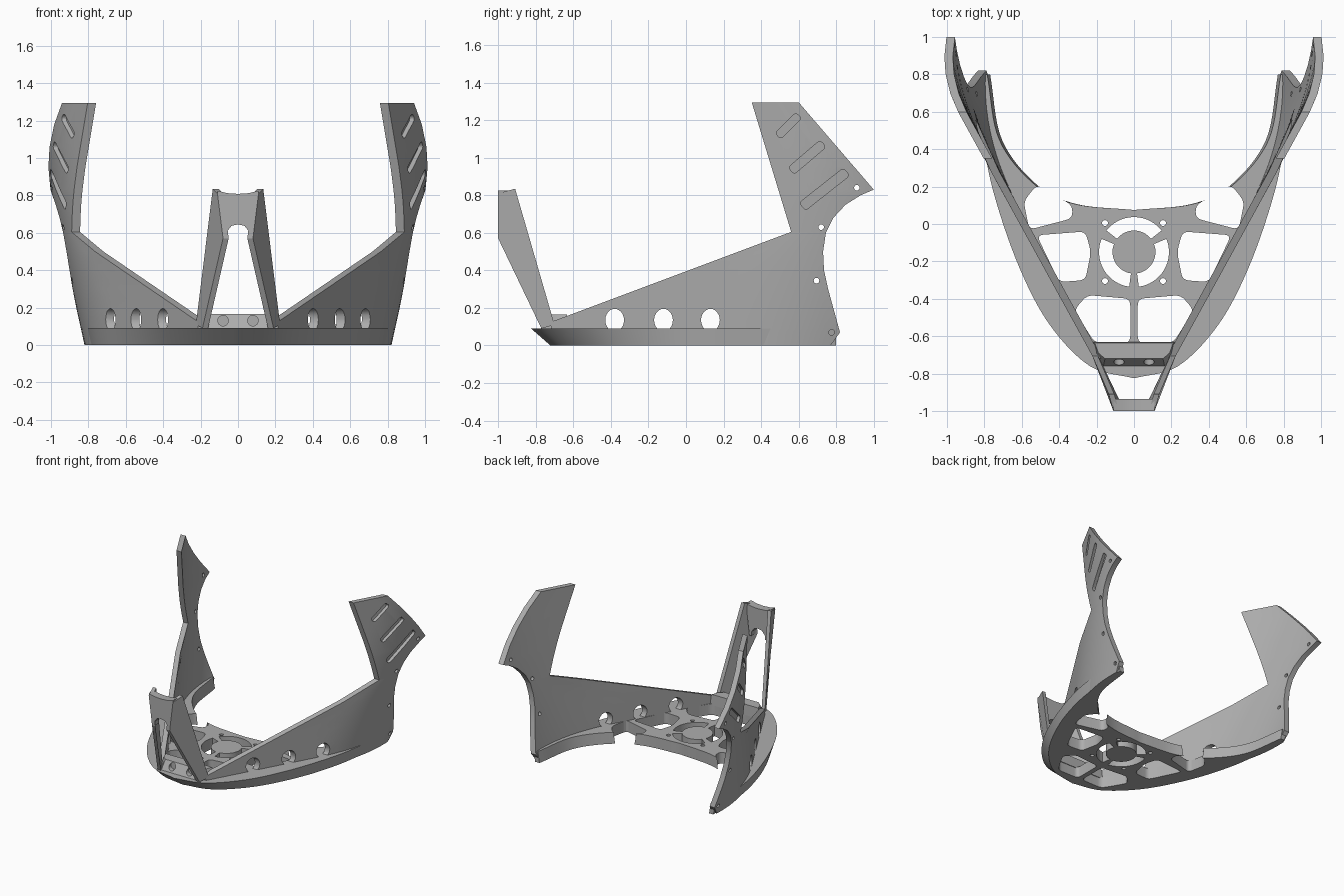
import bpy
import bmesh
from math import sin, cos, radians, tau
from mathutils import Vector

old = bpy.data.objects.get("Cube")
if old:
    bpy.data.objects.remove(old, do_unlink=True)

grey = bpy.data.materials.new("matte_grey")
grey.use_nodes = True
colour = (0.42, 0.42, 0.42, 1)
grey.diffuse_color = colour
grey.node_tree.nodes["Principled BSDF"].inputs["Base Color"].default_value = colour


# ---- helpers ----
def build(name, solids):
    """Each solid is a stack of equal-length rings, bridged and capped."""
    bm = bmesh.new()
    for rings in solids:
        part = [[bm.verts.new(p) for p in ring] for ring in rings]
        n = len(part[0])
        faces = [bm.faces.new(part[0]), bm.faces.new(part[-1])]
        for low, high in zip(part, part[1:]):
            for i in range(n):
                j = (i + 1) % n
                faces.append(bm.faces.new((low[i], low[j], high[j], high[i])))
        bmesh.ops.recalc_face_normals(bm, faces=faces)
    mesh = bpy.data.meshes.new(name)
    bm.to_mesh(mesh)
    bm.free()
    mesh.materials.append(grey)
    ob = bpy.data.objects.new(name, mesh)
    bpy.context.collection.objects.link(ob)
    return ob


def bake(ob):
    deps = bpy.context.evaluated_depsgraph_get()
    mesh = bpy.data.meshes.new_from_object(ob.evaluated_get(deps))
    ob.modifiers.clear()
    ob.data = mesh


def carve(ob, solids):
    cutter = build("cutter", solids)
    cutter.hide_render = True
    mod = ob.modifiers.new("cut", "BOOLEAN")
    mod.operation, mod.solver, mod.object = "DIFFERENCE", "EXACT", cutter
    bake(ob)
    bpy.data.objects.remove(cutter, do_unlink=True)


def finish(ob, mirrored=False):
    if mirrored:
        mod = ob.modifiers.new("mirror", "MIRROR")
        mod.use_mirror_merge = False
        bake(ob)
    bpy.ops.object.select_all(action="DESELECT")
    ob.select_set(True)
    bpy.context.view_layer.objects.active = ob
    bpy.ops.object.shade_smooth_by_angle(angle=radians(25))


def spline(points, steps=8):
    """Smooth curve through all points."""
    p = [Vector(q) for q in points]
    p = [2 * p[0] - p[1]] + p + [2 * p[-1] - p[-2]]
    out = []
    for a, b, c, d in zip(p, p[1:], p[2:], p[3:]):
        for i in range(steps):
            t = i / steps
            out.append(b + (c - a) * t / 2 + (2 * a - 5 * b + 4 * c - d) * t * t / 2
                       + (3 * b - a - 3 * c + d) * t ** 3 / 2)
    return out + [p[-2]]


def rounded(points, r=0.035, steps=5):
    out = []
    for i, q in enumerate(points):
        b = Vector(q)
        a, c = Vector(points[i - 1]) - b, Vector(points[(i + 1) % len(points)]) - b
        s = b + a.normalized() * min(r, a.length * 0.45)
        e = b + c.normalized() * min(r, c.length * 0.45)
        for k in range(steps + 1):
            t = k / steps
            out.append(s * (1 - t) ** 2 + b * 2 * t * (1 - t) + e * t * t)
    return out


def circle(cx, cy, rx, ry, n=24):
    return [(cx + rx * cos(tau * i / n), cy + ry * sin(tau * i / n)) for i in range(n)]


def lerp(table, z):
    for (z0, v0), (z1, v1) in zip(table, table[1:]):
        if z <= z1:
            return v0 + (v1 - v0) * (z - z0) / (z1 - z0)
    return table[-1][1]


def upright(outline, z0=-0.1, z1=0.3):
    return [[(x, y, z) for x, y in outline] for z in (z0, z1)]


# ---- base plate: flared crescent ----
BASE = 0.09
outer = spline([(0, -0.825), (0.235, -0.76), (0.45, -0.54), (0.61, -0.24),
                (0.74, 0.13), (0.80, 0.42), (0.825, 0.8)])
inner = spline([(0.785, 0.8), (0.72, 0.45), (0.53, 0.21), (0.315, 0.107), (0, 0.075)])
half = outer + inner
loop = half + [Vector((-p.x, p.y)) for p in half[-2:0:-1]]
foot = [(p.x * 0.98, p.y + 0.125 * max(0, -p.y)) for p in loop]
base = build("base_plate", [[[(x, y, 0) for x, y in foot], [(p.x, p.y, BASE) for p in loop]]])

cuts = []
windows = [
    [(0.52, 0.21), (0.33, 0.1), (0.33, 0.03), (0.56, -0.03), (0.59, 0.12)],
    [(0.52, -0.06), (0.26, -0.04), (0.23, -0.15), (0.26, -0.3), (0.40, -0.31)],
    [(0.32, -0.46), (0.25, -0.38), (0.02, -0.4), (0.02, -0.635), (0.21, -0.635)],
]
for side in (1, -1):
    for w in windows:
        cuts.append(upright([(side * p.x, p.y) for p in rounded(w)]))
    for y in (0.005, -0.305):
        cuts.append(upright(circle(side * 0.155, y, 0.016, 0.016, 12)))
# ring of three slots around the hub
for start in (30, 150, 270):
    arc = [radians(start + 8 + 104 * i / 16) for i in range(17)]
    sector = [(r * cos(a), r * sin(a) - 0.15)
              for r, angles in ((0.187, arc), (0.115, arc[::-1])) for a in angles]
    cuts.append(upright(sector))
carve(base, cuts)
finish(base)


# ---- side walls with rear wings ----
def wall_x(y, z):
    """Outer surface: a flat panel that curls inwards towards the rear."""
    return 0.215 + 0.55 * (y + 0.72) - 0.415 * max(0, y - 0.05 - 0.4 * z) ** 2


front_edge = [(0, -0.6), (0.09, -0.72), (0.125, -0.72), (0.605, 0.56), (1.295, 0.35)]
rear_edge = [(0, 0.77), (0.07, 0.82), (0.3, 0.757), (0.4, 0.735), (0.5, 0.73), (0.6, 0.745),
             (0.68, 0.785), (0.75, 0.85), (0.8, 0.93), (0.83, 1.0), (1.295, 0.6)]
levels = sorted({z for z, _ in front_edge + rear_edge} | {0.2, 0.95, 1.06, 1.18})
THICK, COLS = 0.045, 24
rows = []
for z in levels:
    a, b = lerp(front_edge, z), lerp(rear_edge, z)
    ys = [a + (b - a) * i / COLS for i in range(COLS + 1)]
    rows.append([(wall_x(y, z), y, z) for y in ys]
                + [(wall_x(y, z) - THICK, y, z) for y in ys[::-1]])
wall = build("side_walls", [rows])


def through_wall(outline, depth=0.15):
    return [[(wall_x(y, z) + d, y, z) for y, z in outline] for d in (-depth, 0.1)]


# round windows, screw holes, then outer pockets on the wings
holes = [through_wall(circle(y, 0.135, 0.05, 0.06)) for y in (-0.38, -0.12, 0.13)]
for y, z in ((0.91, 0.84), (0.72, 0.63), (0.695, 0.345), (0.775, 0.07)):
    holes.append(through_wall(circle(y, z, 0.015, 0.015, 12)))
for start, end, width in (((0.49, 1.115), (0.60, 1.225), 0.022),
                          ((0.56, 0.93), (0.73, 1.075), 0.024),
                          ((0.62, 0.74), (0.855, 0.925), 0.026)):
    s, e = Vector(start), Vector(end)
    n = (e - s).normalized().orthogonal() * width
    holes.append(through_wall(rounded([s - n, e - n, e + n, s + n], 0.02), 0.025))
carve(wall, holes)
finish(wall, mirrored=True)

# ---- front block joining the walls, with two screw bores ----
block_foot = [(0.165, -0.765), (0.215, -0.7), (0.235, -0.63)]
block_top = [(0.155, -0.72), (0.19, -0.69), (0.21, -0.635)]
both = lambda pts: pts + [(-x, y) for x, y in pts[::-1]]
block = build("front_block", [[[(x, y, 0.08) for x, y in both(block_foot)],
                               [(x, y, 0.165) for x, y in both(block_top)]]])
carve(block, [[[(x, y, z) for x, z in circle(cx, 0.13, r, r)] for y in (-0.9, depth)]
              for cx in (-0.08, 0.08) for r, depth in ((0.028, -0.715),)])
finish(block)

# ---- forward-leaning tower: two side panels and an arched front plate ----
panel = [(0.135, -0.91, 0.835), (0.11, -1.0, 0.81), (0.08, -1.0, 0.57),
         (0.19, -0.77, 0.09), (0.225, -0.70, 0.11)]
tower = build("tower_sides", [[panel, [(x - 0.03, y, z) for x, y, z in panel]]])
finish(tower, mirrored=True)

arch = [(0, 0.808), (0.06, 0.812), (0.11, 0.825), (0.08, 0.57), (0.06, 0.57),
        (0.06, 0.605), (0.035, 0.637), (0, 0.645)]
arch += [(-x, z) for x, z in arch[-2:0:-1]]
plate = build("tower_front", [[[(x, y, z) for x, z in arch] for y in (-1.0, -0.935)]])
finish(plate)
